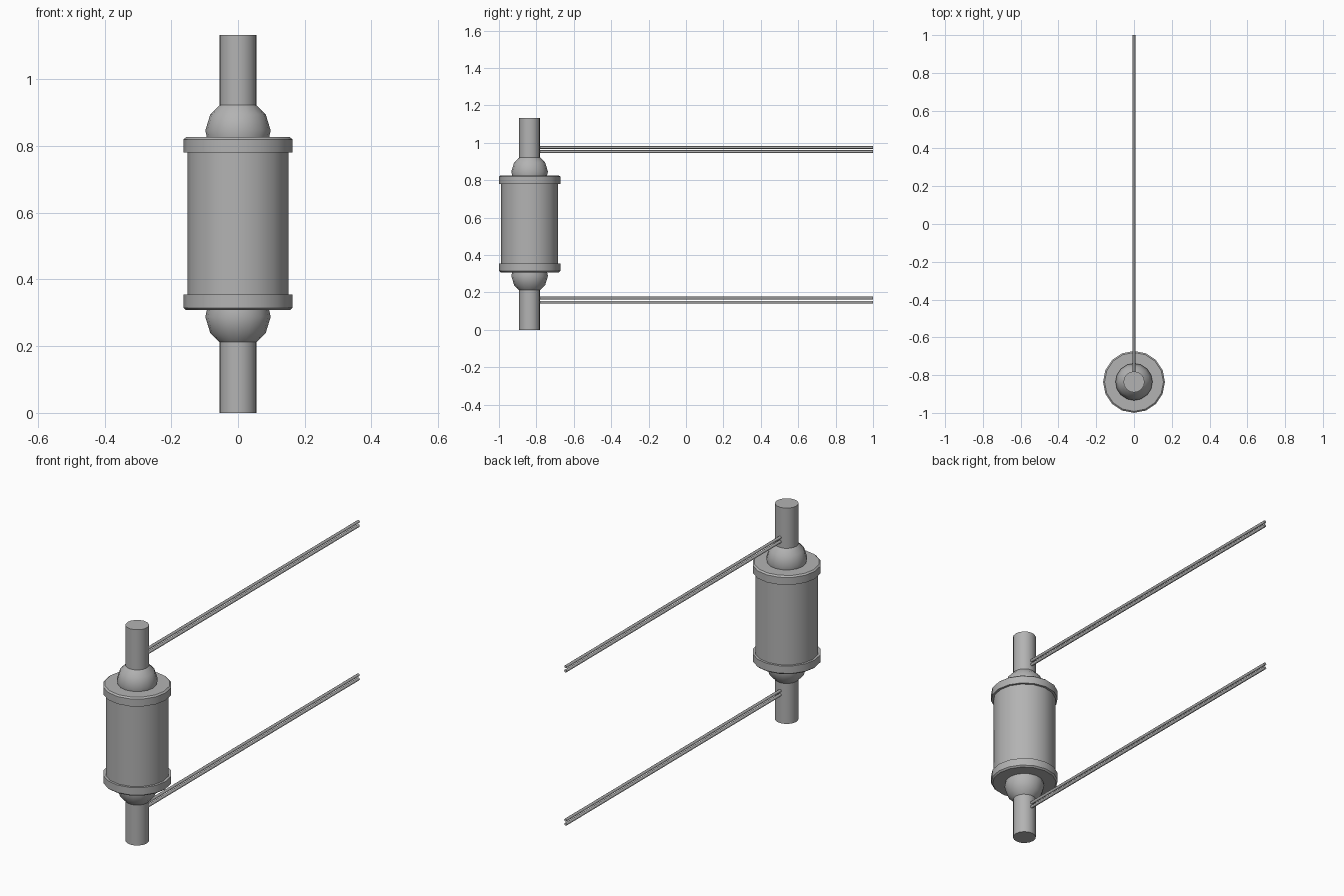
import bpy, bmesh, math

if "Cube" in bpy.data.objects:
    bpy.data.objects.remove(bpy.data.objects["Cube"])

CY = -0.836   # y position of the insulator axis
SIDES = 16

# Dark grey metal
dark_grey = bpy.data.materials.new("dark_grey")
dark_grey.diffuse_color = (0.45, 0.45, 0.45, 1)
dark_grey.use_nodes = True
dark_grey.node_tree.nodes["Principled BSDF"].inputs["Base Color"].default_value = dark_grey.diffuse_color


def finish(name, bm, angle=35):
    bmesh.ops.remove_doubles(bm, verts=bm.verts, dist=1e-5)
    bmesh.ops.recalc_face_normals(bm, faces=bm.faces)
    mesh = bpy.data.meshes.new(name)
    bm.to_mesh(mesh)
    bm.free()
    mesh.materials.append(dark_grey)
    obj = bpy.data.objects.new(name, mesh)
    bpy.context.collection.objects.link(obj)
    bpy.ops.object.select_all(action='DESELECT')
    obj.select_set(True)
    bpy.context.view_layer.objects.active = obj
    bpy.ops.object.shade_smooth_by_angle(angle=math.radians(angle))
    return obj


def lathe(name, profile, sides=SIDES):
    """Spin (radius, z) points around the insulator axis."""
    bm = bmesh.new()
    verts = [bm.verts.new((r, CY, z)) for r, z in profile]
    edges = [bm.edges.new(pair) for pair in zip(verts, verts[1:])]
    bmesh.ops.spin(bm, geom=verts + edges, cent=(0, CY, 0), axis=(0, 0, 1),
                   angle=math.tau, steps=sides, use_duplicate=False)
    return finish(name, bm)


def rod(name, z, y0, y1, radius=0.0075, sides=8):
    """Thin straight wire along y."""
    bm = bmesh.new()
    bmesh.ops.create_cone(bm, cap_ends=True, segments=sides,
                          radius1=radius, radius2=radius, depth=y1 - y0)
    for v in bm.verts:
        x, y, h = v.co
        v.co = (x, h + (y0 + y1) / 2, y + z)
    return finish(name, bm, 50)


# Main cylinder
lathe("body", [(0, 0.34), (0.152, 0.34), (0.152, 0.795), (0, 0.795)])

# Flange, dome and pipe at each end (z0 is the outer face of the flange)
for end, s, z0, tip in (("upper", 1, 0.826, 1.133), ("lower", -1, 0.308, 0.0)):
    lathe(end + "_flange", [(0, z0 - s * 0.046), (0.164, z0 - s * 0.046),
                            (0.164, z0 - s * 0.007), (0.156, z0), (0, z0)])
    lathe(end + "_dome", [(0, z0 - s * 0.01), (0.091, z0 - s * 0.01),
                          (0.098, z0 + s * 0.02), (0.083, z0 + s * 0.069),
                          (0.056, z0 + s * 0.096), (0, z0 + s * 0.096)])
    lathe(end + "_pipe", [(0, z0 + s * 0.08), (0.056, z0 + s * 0.08),
                          (0.056, tip), (0, tip)])

# Pairs of wires running back from the pipes
for end, heights in (("upper", (0.975, 0.953)), ("lower", (0.170, 0.148))):
    for i, z in enumerate(heights):
        rod(f"{end}_wire_{i + 1}", z, -0.79, 1.0)
